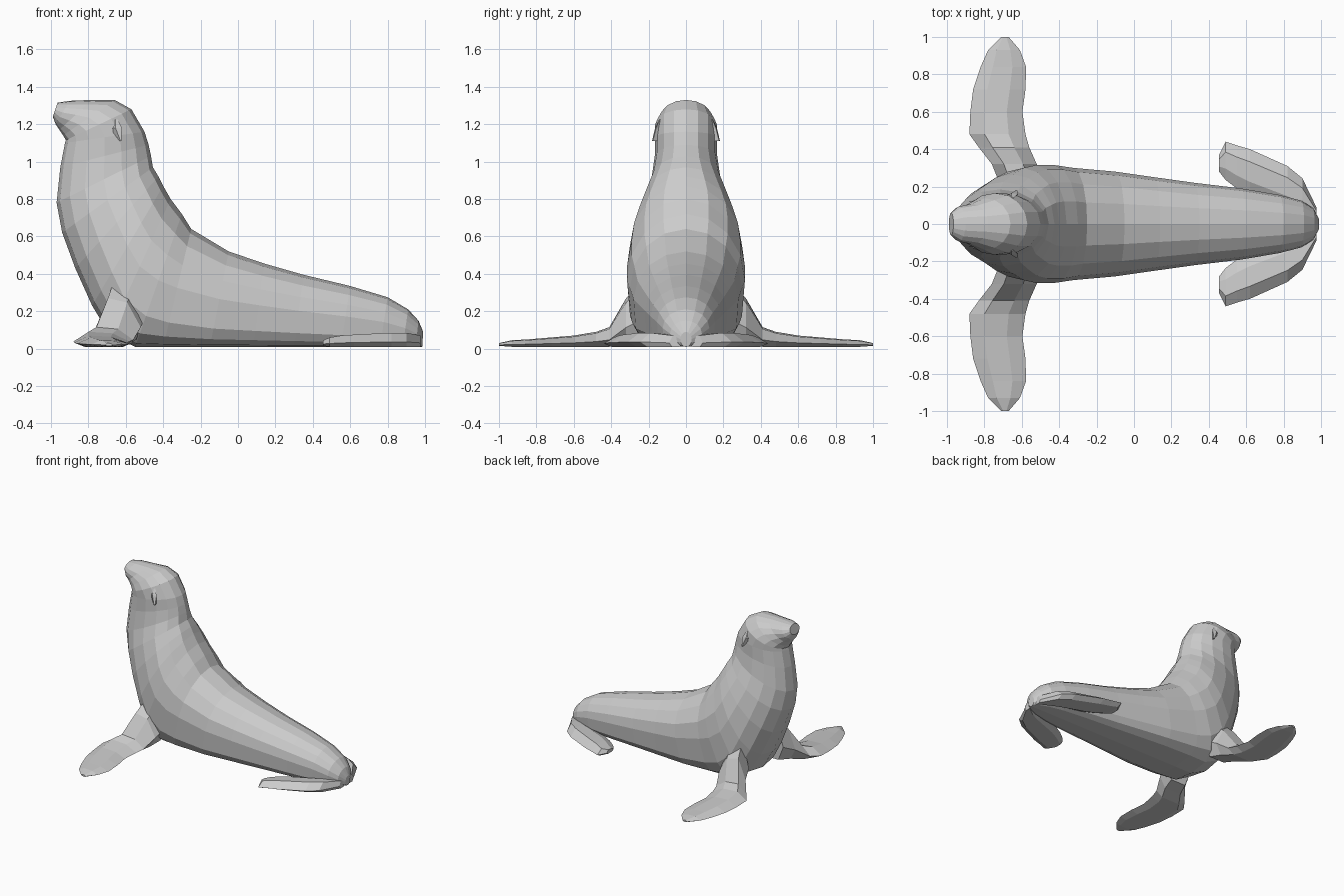
import bpy, bmesh
from math import sin, cos, pi
from mathutils import Vector


def loft(name, rings):
    """Skin a list of equal-length point rings and cap both ends."""
    bm = bmesh.new()
    vr = [[bm.verts.new(p) for p in r] for r in rings]
    n = len(vr[0])
    for a, b in zip(vr, vr[1:]):
        for i in range(n):
            j = (i + 1) % n
            bm.faces.new((a[i], a[j], b[j], b[i]))
    bm.faces.new(vr[0])
    bm.faces.new(vr[-1])
    bmesh.ops.recalc_face_normals(bm, faces=bm.faces)
    me = bpy.data.meshes.new(name)
    bm.to_mesh(me)
    bm.free()
    ob = bpy.data.objects.new(name, me)
    bpy.context.collection.objects.link(ob)
    return ob


def mirror_y(ob):
    ob.modifiers.new("mirror", 'MIRROR').use_axis = (False, True, False)


# Body sections: back x, z, belly x, z, half width, underside flatness
SECTIONS = [
    (.99, .09, .985, .01, .03, .3), (.965, .15, .95, .01, .085, .6),
    (.91, .21, .88, .01, .125, .8), (.80, .275, .76, .01, .155, 1),
    (.60, .335, .55, .01, .19, 1), (.35, .395, .30, .01, .22, 1),
    (.14, .455, .08, .01, .25, 1), (-.05, .52, -.15, .01, .28, 1),
    (-.25, .64, -.40, .01, .30, .9), (-.30, .72, -.55, .01, .315, .7),
    (-.36, .80, -.69, .08, .315, .5), (-.40, .87, -.78, .23, .30, .3),
    (-.425, .92, -.87, .43, .265, .2), (-.455, .97, -.94, .62, .225, .1),
    (-.465, 1.03, -.97, .78, .185, .1), (-.478, 1.09, -.95, .97, .167, .1),
    (-.50, 1.16, -.925, 1.10, .167, .1), (-.57, 1.28, -.92, 1.115, .165, 0),
    (-.66, 1.33, -.935, 1.14, .138, 0), (-.78, 1.33, -.955, 1.17, .108, 0),
    (-.90, 1.325, -.975, 1.20, .093, 0), (-.965, 1.315, -.99, 1.24, .06, 0),
]


def body_ring(s, n=16):
    top, low = Vector((s[0], 0, s[1])), Vector((s[2], 0, s[3]))
    mid, half = (top + low) / 2, (top - low) / 2
    ring = []
    for i in range(n):
        a = 2 * pi * i / n
        c, d = cos(a), sin(a)
        e = 1 - .5 * s[5] if c < -1e-6 else 1
        c = abs(c) ** e * (1 if c > 0 else -1)
        d = abs(d) ** e * (1 if d > 0 else -1)
        ring.append(mid + half * c + Vector((0, s[4] * d, 0)))
    return ring


loft("body", [body_ring(s) for s in SECTIONS])

# Flipper cross-section: fraction across, fraction up
BLADE = [(0, .35), (.27, 1), (.7, .9), (1, .35), (.8, 0), (.2, 0)]


def blade(u0, u1, z0, z1):
    return [(u0 + (u1 - u0) * f, z0 + (z1 - z0) * g) for f, g in BLADE]


# Front flippers: y, leading x, trailing x, bottom z, top z
FRONT = [
    (.22, -.72, -.50, .05, .37), (.32, -.76, -.52, .03, .27),
    (.41, -.83, -.56, .01, .115), (.48, -.88, -.58, .01, .09),
    (.60, -.875, -.597, .01, .07), (.72, -.86, -.58, .01, .06),
    (.84, -.82, -.577, .01, .05), (.93, -.78, -.61, .01, .045),
    (1.0, -.71, -.67, .015, .03),
]
mirror_y(loft("front_flipper",
              [[(u, y, z) for u, z in blade(a, b, c, d)]
               for y, a, b, c, d in FRONT]))

# Hind flippers, folded forward: x, outer y, inner y, bottom z, top z
HIND = [
    (.975, .09, .02, .01, .07), (.90, .245, .05, .01, .085),
    (.82, .31, .08, .01, .085), (.62, .40, .15, .01, .075),
    (.55, .42, .19, .01, .07), (.49, .44, .235, .01, .06),
    (.455, .37, .28, .015, .045),
]
mirror_y(loft("hind_flipper",
              [[(x, u, z) for u, z in blade(a, b, c, d)]
               for x, a, b, c, d in HIND]))

# Ears: small pointed flaps hanging at the sides of the head
EAR = [(-.655, .145, 1.225, .012), (-.655, .165, 1.18, .034),
       (-.628, .182, 1.11, .005)]
mirror_y(loft("ear", [[(x - w, y - .02, z), (x, y, z), (x + w, y - .005, z),
                       (x, y - .035, z)] for x, y, z, w in EAR]))
